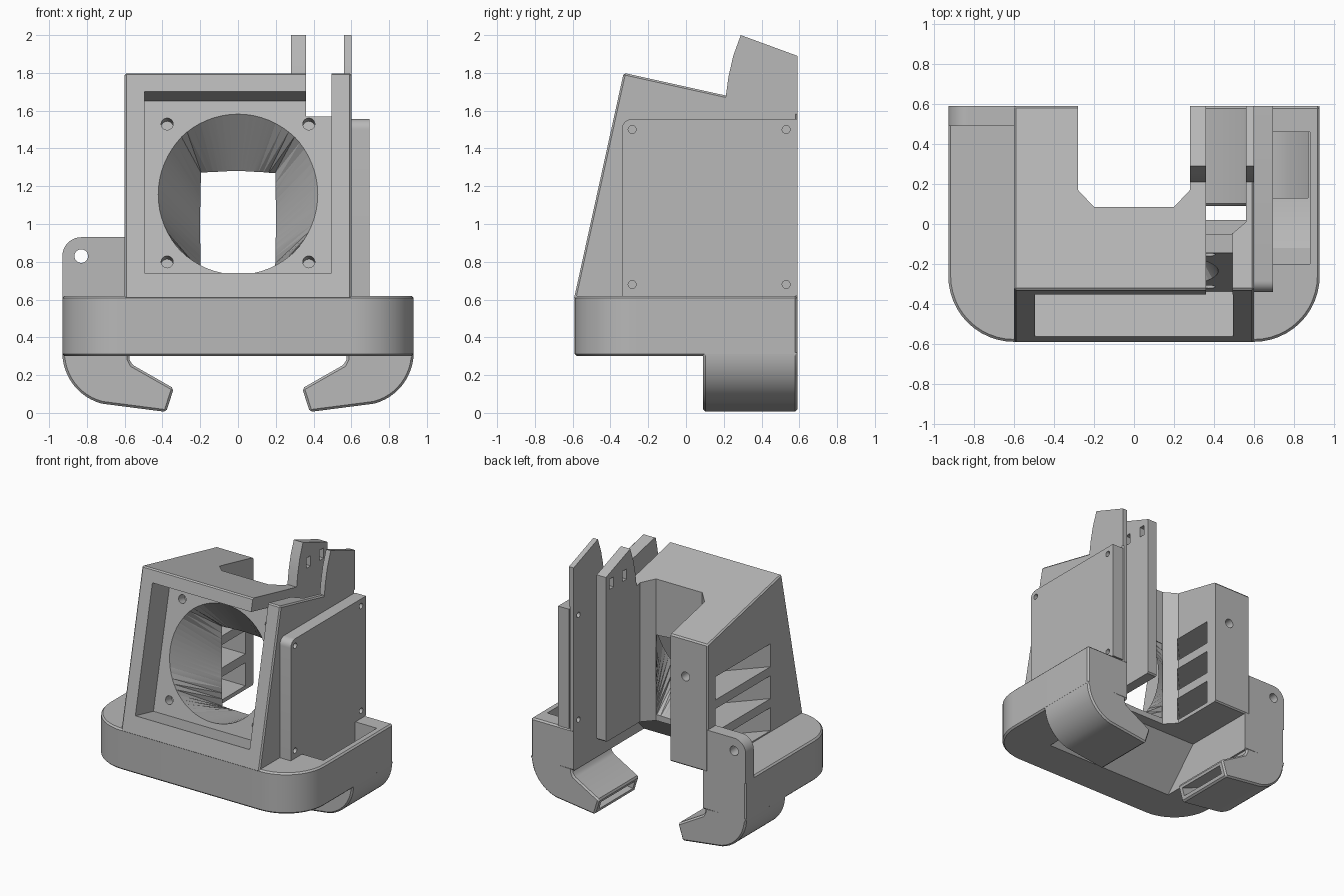
import bpy, bmesh, math
from mathutils import Matrix, Vector

cube = bpy.data.objects.get("Cube")
if cube:
    bpy.data.objects.remove(cube, do_unlink=True)

grey = bpy.data.materials.new("light_grey")
grey.use_nodes = True
grey.diffuse_color = (0.48, 0.48, 0.48, 1)
grey.node_tree.nodes["Principled BSDF"].inputs["Base Color"].default_value = (0.48, 0.48, 0.48, 1)


def finish(name, bm):
    bmesh.ops.recalc_face_normals(bm, faces=bm.faces)
    mesh = bpy.data.meshes.new(name)
    bm.to_mesh(mesh)
    bm.free()
    mesh.materials.append(grey)
    ob = bpy.data.objects.new(name, mesh)
    bpy.context.collection.objects.link(ob)
    return ob


def prism(name, pts, axis, lo, hi):
    """Extrude a 2D outline along x (y,z points), y (x,z) or z (x,y)."""
    place = {"x": lambda a, b, t: (t, a, b),
             "y": lambda a, b, t: (a, t, b),
             "z": lambda a, b, t: (a, b, t)}[axis]
    bm = bmesh.new()
    rings = [[bm.verts.new(place(a, b, t)) for a, b in pts] for t in (lo, hi)]
    for ring in rings:
        bm.faces.new(ring)
    n = len(pts)
    for i in range(n):
        j = (i + 1) % n
        bm.faces.new((rings[0][i], rings[0][j], rings[1][j], rings[1][i]))
    return finish(name, bm)


def box(x0, x1, y0, y1, z0, z1):
    return prism("cutter", [(x0, y0), (x1, y0), (x1, y1), (x0, y1)], "z", z0, z1)


def rod(center, direction, radius, depth):
    bm = bmesh.new()
    turn = Vector(direction).to_track_quat("Z", "Y").to_matrix().to_4x4()
    bmesh.ops.create_cone(bm, cap_ends=True, segments=24, radius1=radius, radius2=radius,
                          depth=depth, matrix=Matrix.Translation(center) @ turn)
    return finish("cutter", bm)


def arc(cx, cy, r, start, end, steps=12):
    angles = [math.radians(start + (end - start) * i / steps) for i in range(steps + 1)]
    return [(cx + r * math.cos(a), cy + r * math.sin(a)) for a in angles]


def apply(ob, mod):
    with bpy.context.temp_override(object=ob, active_object=ob, selected_objects=[ob]):
        bpy.ops.object.modifier_apply(modifier=mod.name)


def bevel(ob, width):
    mod = ob.modifiers.new("edge", "BEVEL")
    mod.width, mod.segments = width, 1
    mod.limit_method, mod.angle_limit = "ANGLE", math.radians(30)
    apply(ob, mod)


def cut(ob, *cutters):
    for c in cutters:
        mod = ob.modifiers.new("cut", "BOOLEAN")
        mod.operation, mod.solver, mod.object = "DIFFERENCE", "EXACT", c
        apply(ob, mod)
        bpy.data.objects.remove(c, do_unlink=True)


parts = []

# Base with round front corners, open underneath at the back
outline = ([(0.93, 0.59), (-0.93, 0.59)] + arc(-0.6, -0.26, 0.33, 180, 270)
           + arc(0.6, -0.26, 0.33, 270, 360))
base = prism("base", outline, "z", 0.3, 0.62)
bevel(base, 0.012)
cut(base,
    prism("cutter", [(-0.3, 0.28), (0.02, 0.62), (0.02, 0.7), (0.7, 0.7), (0.7, 0.28)],
          "x", -0.56, 0.56),
    prism("cutter", [(-0.2, 0.7), (-0.2, 0.52), (-0.12, 0.4), (0, 0.34), (0.13, 0.32),
                     (0.131, 0.28), (0.46, 0.28), (0.46, 0.7)], "x", 0.69, 0.88))
parts.append(base)

# Tower with slanted front and sloping top
LEAN = 0.2203
tower = prism("tower", [(-0.594, 0.6), (-0.33, 1.8), (0.59, 1.596), (0.59, 0.6)], "x", -0.6, 0.6)
bevel(tower, 0.01)

# Fan recess and round-to-square duct
recess = prism("cutter", [(-0.863, 0.807), (-0.651, 1.767), (-0.127, 1.65), (-0.339, 0.69)],
               "x", -0.495, 0.495)
bm = bmesh.new()
front, back = [], []
for i in range(64):
    a = 2 * math.pi * i / 64
    c, s = math.cos(a), math.sin(a)
    m = max(abs(c), abs(s))
    z = 1.165 + 0.43 * s
    front.append(bm.verts.new((0.43 * c, -0.14 + (z - 1.65) * LEAN, z)))
    back.append(bm.verts.new((0.19 * c / m, 0.1, 0.95 + 0.31 * s / m)))
bm.faces.new(front)
bm.faces.new(back)
for i in range(64):
    j = (i + 1) % 64
    bm.faces.new((front[i], front[j], back[j]))
    bm.faces.new((front[i], back[j], back[i]))
duct = finish("cutter", bm)

notch = prism("cutter", [(-0.28, 0.7), (-0.28, 0.17), (-0.2, 0.085), (0.2, 0.085),
                         (0.28, 0.17), (0.28, 0.7)], "z", 0.4, 2.2)
side_slot = prism("cutter", [(0.36, -0.05), (0.49, -0.05), (0.56, 0.01), (0.56, 0.7),
                             (0.36, 0.7)], "z", 0.4, 2.2)
cut(tower, recess, duct, notch, side_slot, box(0.36, 0.494, -0.7, 0.0, 1.57, 2.1))

# Side vents
for k in range(3):
    z = 0.63 + 0.25 * k
    cut(tower, prism("cutter", [(-0.7, -0.19), (-0.6, -0.19), (-0.24, 0.2), (-0.24, 0.49),
                                (-0.7, 0.49)], "z", z, z + 0.18))

# Fan screw holes and rear screw hole
for x in (-0.375, 0.375):
    for z in (0.8, 1.53):
        cut(tower, rod((x, -0.13 + (z - 1.65) * LEAN, z), (0, 0.977, -0.215), 0.032, 0.16))
cut(tower, rod((-0.41, 0.59, 1.3), (0, 1, 0), 0.035, 0.3))
parts.append(tower)

# Side panel with four screw holes
panel = prism("side_panel", [(0.59, 0.62), (0.59, 1.556)] + arc(-0.285, 1.501, 0.055, 90, 180, 6)
              + [(-0.34, 0.62)], "x", 0.6, 0.695)
for y in (-0.285, 0.53):
    for z in (0.68, 1.5):
        cut(panel, rod((0.65, y, z), (1, 0, 0), 0.021, 0.3))
        if y > 0:
            cut(tower, rod((0.6, y, z), (1, 0, 0), 0.021, 0.3))
parts.append(panel)

# Raised fins at the back
fin_outline = [(0.21, 1.67), (0.225, 1.78), (0.25, 1.89), (0.29, 2.0), (0.59, 1.89), (0.59, 1.58)]
inner_fin = prism("inner_fin", fin_outline, "x", 0.28, 0.36)
cut(inner_fin, *[box(0.2, 0.4, y - 0.025, y + 0.025, 1.78, 1.86) for y in (0.36, 0.52)])
outer_fin = prism("outer_fin", fin_outline, "x", 0.56, 0.6)
parts += [inner_fin, outer_fin]

# Rear mounting tab
tab = prism("mounting_tab", [(-0.595, 0.6), (-0.595, 0.93)] + arc(-0.83, 0.83, 0.1, 90, 180)
            + [(-0.93, 0.6)], "y", 0.49, 0.59)
cut(tab, rod((-0.83, 0.54, 0.83), (0, 1, 0), 0.036, 0.3),
    rod((-0.83, 0.49, 0.83), (0, 1, 0), 0.075, 0.01))
parts.append(tab)

# Hooked nozzles under both sides
hook_outline = ([(0.575, 0.32), (0.575, 0.285), (0.56, 0.255), (0.34, 0.13), (0.38, 0.005)]
                + [(0.69, 0.045)] + arc(0.65, 0.32, 0.28, -75, 0) + [(0.93, 0.32)])
hook_duct = [(0.3, 0.04), (0.37, 0.04), (0.68, 0.085), (0.8, 0.16), (0.87, 0.26), (0.87, 0.36),
             (0.7, 0.36), (0.68, 0.25), (0.6, 0.2), (0.36, 0.1), (0.3, 0.1)]
for side, label in ((1, "left"), (-1, "right")):
    hook = prism(label + "_nozzle", [(side * x, z) for x, z in hook_outline], "y", 0.09, 0.59)
    bevel(hook, 0.012)
    cut(hook, prism("cutter", [(side * x, z) for x, z in hook_duct], "y", 0.13, 0.55))
    parts.append(hook)

# Smooth the round surfaces, keep edges sharp
for ob in parts:
    bpy.ops.object.select_all(action="DESELECT")
    ob.select_set(True)
    bpy.context.view_layer.objects.active = ob
    bpy.ops.object.shade_smooth_by_angle(angle=math.radians(25))
